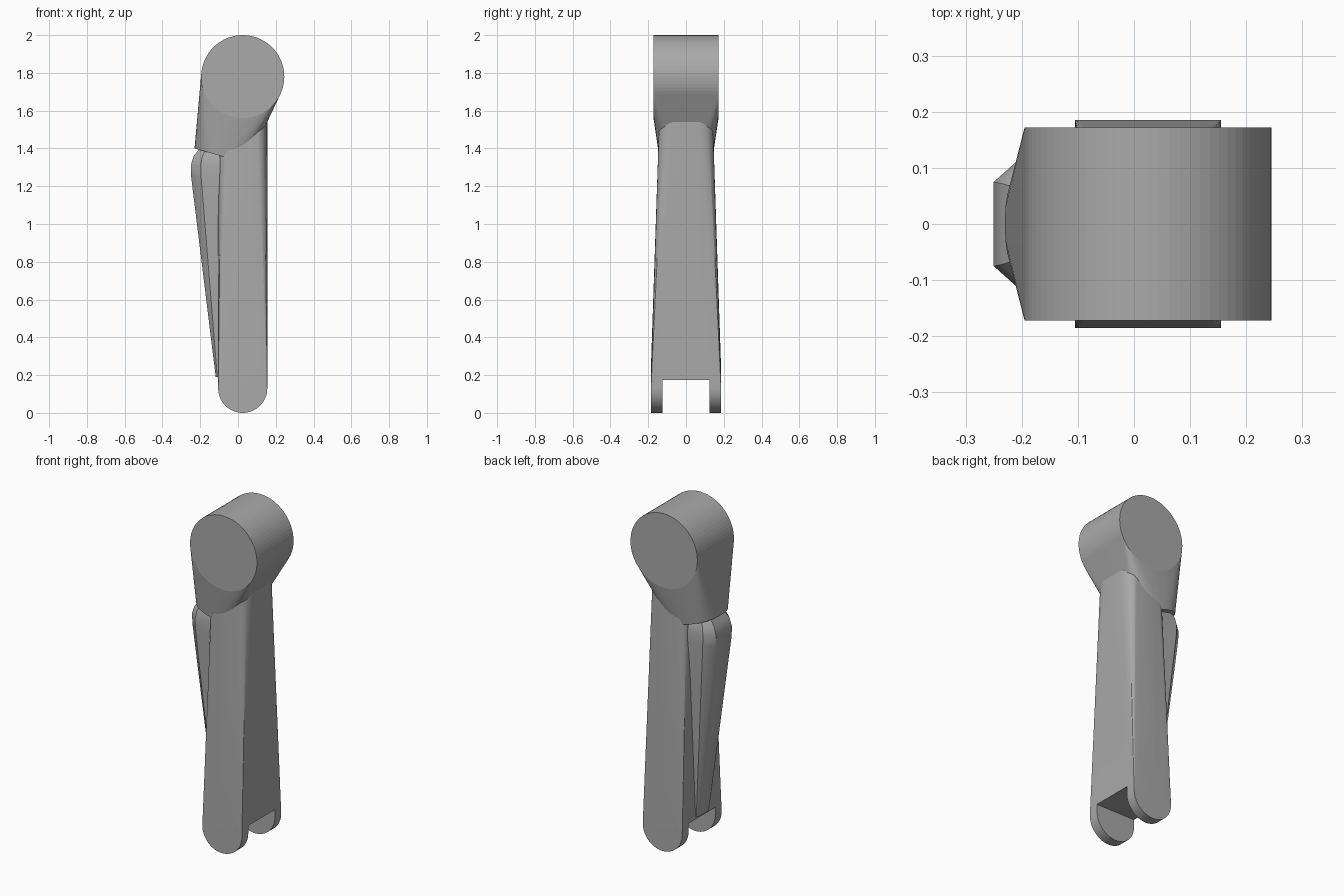
import bpy
import bmesh
from math import cos, sin, pi, radians, copysign

cube = bpy.data.objects.get("Cube")
if cube:
    bpy.data.objects.remove(cube)

grey = bpy.data.materials.new("plain_grey")
grey.use_nodes = True
COLOUR = (0.4, 0.4, 0.4, 1)
grey.diffuse_color = COLOUR
grey.node_tree.nodes["Principled BSDF"].inputs["Base Color"].default_value = COLOUR


def smooth(obj, angle):
    bpy.ops.object.select_all(action="DESELECT")
    obj.select_set(True)
    bpy.context.view_layer.objects.active = obj
    bpy.ops.object.shade_smooth_by_angle(angle=radians(angle))


def hull(name, points, sharp_y=None, angle=30):
    """Skin a set of section points with a convex shell."""
    bm = bmesh.new()
    for p in points:
        bm.verts.new(p)
    result = bmesh.ops.convex_hull(bm, input=bm.verts)
    inner = [g for g in result["geom_interior"] if isinstance(g, bmesh.types.BMVert)]
    bmesh.ops.delete(bm, geom=inner, context="VERTS")
    bmesh.ops.dissolve_limit(bm, angle_limit=radians(0.1), verts=bm.verts, edges=bm.edges)
    bmesh.ops.recalc_face_normals(bm, faces=bm.faces)
    if sharp_y:
        for e in bm.edges:
            if all(abs(abs(v.co.y) - sharp_y) < 0.001 for v in e.verts):
                e.smooth = False
    mesh = bpy.data.meshes.new(name)
    bm.to_mesh(mesh)
    bm.free()
    mesh.materials.append(grey)
    obj = bpy.data.objects.new(name, mesh)
    bpy.context.collection.objects.link(obj)
    smooth(obj, angle)
    return obj


def disc_pair(x, z, radius, half_width, count=72):
    """Two discs facing front and back."""
    return [(x + radius * cos(2 * pi * i / count), side * half_width,
             z + radius * sin(2 * pi * i / count))
            for i in range(count) for side in (-1, 1)]


def oval(x, z, rx, ry, tilt=0, power=2.0, count=48):
    """Squarish oval section, sloping along x by tilt."""
    ring = []
    for i in range(count):
        c, s = cos(2 * pi * i / count), sin(2 * pi * i / count)
        dx = rx * copysign(abs(c) ** (2 / power), c)
        ring.append((x + dx, ry * copysign(abs(s) ** (2 / power), s), z + tilt * dx))
    return ring


def rounded_rect(x, z, hx, hy, rx, ry, steps=8):
    """Level rectangle section with elliptical corners."""
    return [(x + sx * (hx - rx + rx * cos(a)), sy * (hy - ry + ry * sin(a)), z)
            for sx in (-1, 1) for sy in (-1, 1)
            for a in [pi / 2 * i / steps for i in range(steps + 1)]]


# Knee drum with its tapered socket
hull("knee_drum_and_socket",
     disc_pair(0.025, 1.78, 0.22, 0.172)
     + oval(-0.09, 1.36, 0.14, 0.142, tilt=-0.29, power=2.6), sharp_y=0.172)

# Shin: round flat-sided foot blending into a soft-cornered top
shin = hull("shin",
            disc_pair(0.025, 0.13, 0.13, 0.185)
            + rounded_rect(0.025, 1.6, 0.13, 0.14, 0.06, 0.085))

# Fork slot at the foot
bpy.ops.mesh.primitive_cube_add(size=1, location=(0.025, 0, 0.025))
slot = bpy.context.object
slot.name = "fork_slot_cutter"
slot.dimensions = (0.6, 0.25, 0.3)
slot.hide_render = True
slot.hide_set(True)
cut = shin.modifiers.new("fork_slot", "BOOLEAN")
cut.operation = "DIFFERENCE"
cut.solver = "EXACT"
cut.object = slot

# Calf fairing: chamfered sections of (height, outer x, inner x, outer half width, inner half width)
sections = [(1.41, -0.195, -0.09, 0.06, 0.09),
            (1.36, -0.235, -0.08, 0.072, 0.115),
            (1.31, -0.25, -0.075, 0.075, 0.122),
            (1.25, -0.248, -0.072, 0.074, 0.122),
            (0.19, -0.118, -0.09, 0.045, 0.06)]
calf = []
for z, outer, inner, w_out, w_in in sections:
    for side in (-1, 1):
        calf += [(outer, side * w_out, z),
                 (outer * 0.7 + inner * 0.3, side * w_in, z),
                 (inner, side * w_in, z)]
hull("calf_fairing", calf, angle=35)
